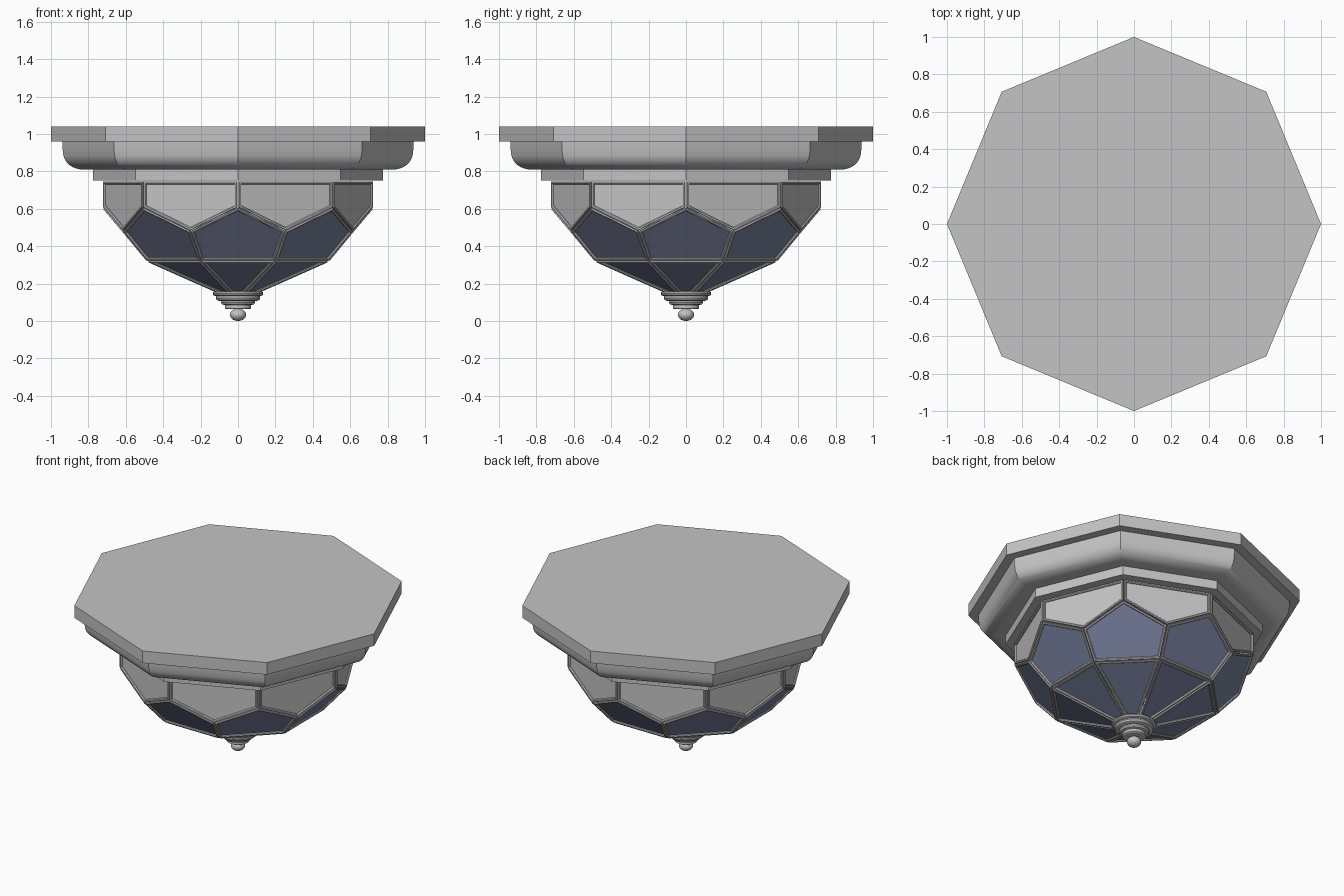
import bpy, bmesh, math
from mathutils import Vector

if "Cube" in bpy.data.objects:
    bpy.data.objects.remove(bpy.data.objects["Cube"])


def material(name, rgb):
    m = bpy.data.materials.new(name)
    m.diffuse_color = (*rgb, 1)
    m.use_nodes = True
    m.node_tree.nodes["Principled BSDF"].inputs["Base Color"].default_value = m.diffuse_color
    return m


GREY = material("grey metal", (0.55, 0.55, 0.55))
BLUE = material("blue glass", (0.19, 0.225, 0.35))


def finish(name, bm, mats):
    bmesh.ops.recalc_face_normals(bm, faces=bm.faces[:])
    me = bpy.data.meshes.new(name)
    bm.to_mesh(me)
    bm.free()
    for m in mats:
        me.materials.append(m)
    ob = bpy.data.objects.new(name, me)
    bpy.context.collection.objects.link(ob)
    bpy.ops.object.select_all(action='DESELECT')
    ob.select_set(True)
    bpy.context.view_layer.objects.active = ob
    bpy.ops.object.shade_smooth_by_angle(angle=math.radians(30))
    return ob


def bridge(bm, a, b, mat=0):
    n = len(a)
    for i in range(n):
        j = (i + 1) % n
        bm.faces.new((a[i], a[j], b[j], b[i])).material_index = mat


def polar(r, deg, z):
    a = math.radians(deg)
    return Vector((r * math.cos(a), r * math.sin(a), z))


def lathe(name, profile, sides):
    """Closed solid turned from (radius, z) points."""
    bm = bmesh.new()
    rings = [[bm.verts.new(polar(r, 360 * i / sides, z)) for i in range(sides)]
             for r, z in profile]
    for a, b in zip(rings, rings[1:]):
        bridge(bm, a, b)
    bm.faces.new(rings[0])
    bm.faces.new(rings[-1])
    return finish(name, bm, [GREY])


# Octagonal ceiling canopy
lathe("ceiling_plate", [(1.0, 1.04), (1.0, 0.96)], 8)
cove = [(0.94, 0.965), (0.938, 0.92)]
cove += [(0.83 + 0.105 * math.cos(t), 0.90 - 0.09 * math.sin(t))
         for t in (math.radians(a) for a in range(10, 91, 10))]
lathe("cove_moulding", cove, 8)
lathe("collar", [(0.775, 0.815), (0.775, 0.75)], 8)


def inset(pts, normal, d):
    """Offset a planar convex polygon inwards."""
    out = []
    n = len(pts)
    for i, p in enumerate(pts):
        e1 = normal.cross((p - pts[i - 1]).normalized())
        e2 = normal.cross((pts[(i + 1) % n] - p).normalized())
        out.append(p + (e1 + e2) * d / (1 + e1.dot(e2)))
    return out


def panel_ring(name, pts, start, mats):
    """Eight framed panes repeated around the axis."""
    bm = bmesh.new()
    normal = (pts[1] - pts[0]).cross(pts[2] - pts[1]).normalized()
    if normal.dot(Vector((1, 0, -0.3))) < 0:
        pts = pts[::-1]
        normal = -normal
    # frame section: inset distance, height along the normal
    section = [(0.010, -0.016), (0.003, -0.001), (0.006, 0.005),
               (0.014, 0.005), (0.019, -0.001), (0.019, -0.006)]
    for k in range(8):
        a = math.radians(start + 45 * k)
        rings = []
        for d, h in section:
            ring = []
            for p in inset(pts, normal, d):
                q = p + normal * h
                ring.append(bm.verts.new((q.x * math.cos(a) - q.y * math.sin(a),
                                          q.x * math.sin(a) + q.y * math.cos(a), q.z)))
            rings.append(ring)
        for r1, r2 in zip(rings, rings[1:]):
            bridge(bm, r1, r2)
        for cap in (rings[0], rings[-1]):
            bm.faces.new(cap).material_index = len(mats) - 1
    return finish(name, bm, mats)


# Shade: key radii of the faceted bowl
R_TOP = 0.72
R_MID = R_TOP * math.cos(math.pi / 8)
R_LOW = 0.522

panel_ring("upper_panels", [
    polar(R_TOP, -22.5, 0.75), polar(R_TOP, -22.5, 0.605),
    polar(R_MID, 0, 0.48),
    polar(R_TOP, 22.5, 0.605), polar(R_TOP, 22.5, 0.75)], 22.5, [GREY])

panel_ring("middle_glass", [
    polar(R_TOP, 0, 0.605), polar(R_MID, -22.5, 0.48),
    polar(R_LOW, -22.5, 0.32), polar(R_LOW, 22.5, 0.32),
    polar(R_MID, 22.5, 0.48)], 0, [GREY, BLUE])

panel_ring("lower_glass", [
    polar(R_LOW, 22.5, 0.32), polar(R_LOW, -22.5, 0.32),
    polar(0.09, -22.5, 0.143), polar(0.09, 22.5, 0.143)], 0, [GREY, BLUE])

# Stepped finial with a ball tip
tiers = [(0.122, 0.160), (0.132, 0.155), (0.135, 0.147), (0.132, 0.138),
         (0.122, 0.133), (0.117, 0.133), (0.119, 0.124), (0.114, 0.113),
         (0.104, 0.108), (0.090, 0.108), (0.092, 0.099), (0.086, 0.089),
         (0.070, 0.085), (0.070, 0.068), (0.062, 0.063), (0.025, 0.063)]
lathe("finial_cap", tiers, 32)
ball = [(0.043 * math.sin(t), 0.033 + 0.033 * math.cos(t))
        for t in (math.radians(a) for a in range(6, 180, 14))]
lathe("finial_ball", ball, 24)
